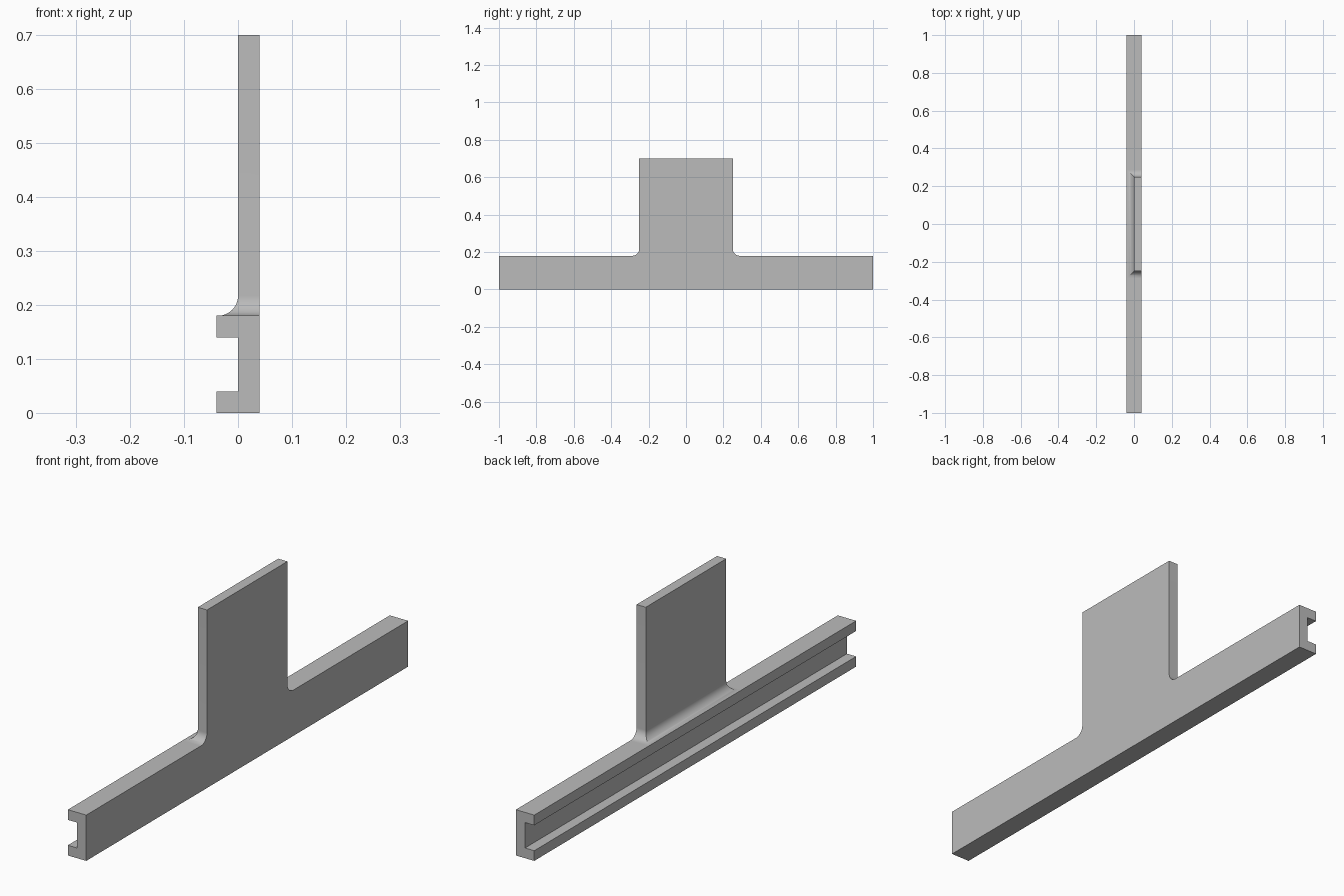
import bpy, bmesh, math

cube = bpy.data.objects.get("Cube")
if cube:
    bpy.data.objects.remove(cube, do_unlink=True)

HALF_LENGTH, RAIL_TOP = 1.0, 0.18
FRONT, WEB, BACK = 0.04, 0.0, -0.04      # depth of outer face, web and lips
LIP = 0.04
PLATE_HALF, PLATE_TOP, FILLET, STEPS = 0.25, 0.70, 0.037, 12

grey = bpy.data.materials.new("plain grey")
grey.use_nodes = True
colour = (0.5, 0.5, 0.5, 1)
grey.diffuse_color = colour
grey.node_tree.nodes["Principled BSDF"].inputs["Base Color"].default_value = colour


def loft(name, rings, cap_start=True):
    """Skin matching closed rings and cap the ends."""
    bm = bmesh.new()
    loops = [[bm.verts.new(p) for p in ring] for ring in rings]
    for a, b in zip(loops, loops[1:]):
        for i in range(len(a)):
            j = (i + 1) % len(a)
            bm.faces.new((a[i], a[j], b[j], b[i]))
    if cap_start:
        bm.faces.new(loops[0][::-1])
    bm.faces.new(loops[-1])
    bmesh.ops.recalc_face_normals(bm, faces=bm.faces)
    mesh = bpy.data.meshes.new(name)
    bm.to_mesh(mesh)
    bm.free()
    mesh.materials.append(grey)
    obj = bpy.data.objects.new(name, mesh)
    bpy.context.collection.objects.link(obj)
    bpy.ops.object.select_all(action="DESELECT")
    obj.select_set(True)
    bpy.context.view_layer.objects.active = obj
    bpy.ops.object.shade_smooth_by_angle(angle=math.radians(30))
    return obj


# Channel rail: C-shaped section run along its length
section = [(FRONT, 0), (FRONT, RAIL_TOP), (BACK, RAIL_TOP), (BACK, RAIL_TOP - LIP),
           (WEB, RAIL_TOP - LIP), (WEB, LIP), (BACK, LIP), (BACK, 0)]
loft("channel_rail", [[(x, y, z) for x, z in section] for y in (-HALF_LENGTH, HALF_LENGTH)])


# Upright plate: flares into the rail on three sides with mitred fillets
def plate_ring(flare, z):
    y = PLATE_HALF + flare
    return [(FRONT, -y, z), (FRONT, y, z), (WEB - flare, y, z), (WEB - flare, -y, z)]


rings = []
for i in range(STEPS + 1):
    a = math.pi / 2 * i / STEPS
    rings.append(plate_ring(FILLET * (1 - math.sin(a)), RAIL_TOP + FILLET * (1 - math.cos(a))))
rings.append(plate_ring(0, PLATE_TOP))
loft("upright_plate", rings, cap_start=False)
